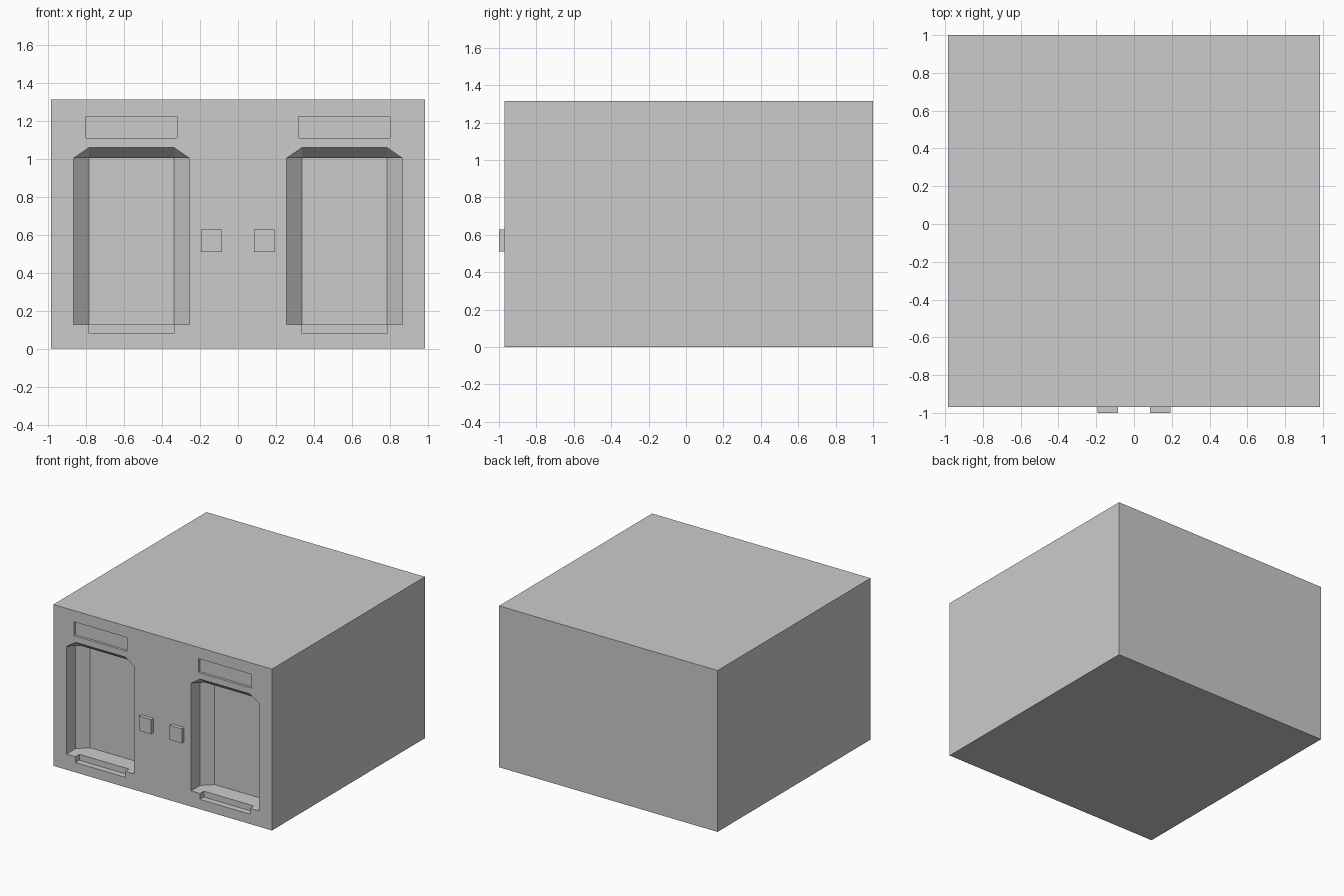
import bpy, bmesh, math

if "Cube" in bpy.data.objects:
    bpy.data.objects.remove(bpy.data.objects["Cube"])

FRONT = -0.97          # y of the front panel
OUT = FRONT - 0.05     # cutters start a little in front of it


def hull(name, points):
    """Convex solid around a few points."""
    bm = bmesh.new()
    for p in points:
        bm.verts.new(p)
    bmesh.ops.convex_hull(bm, input=bm.verts)
    bmesh.ops.dissolve_limit(bm, angle_limit=math.radians(0.5),
                             verts=bm.verts, edges=bm.edges)
    bmesh.ops.recalc_face_normals(bm, faces=bm.faces)
    mesh = bpy.data.meshes.new(name)
    bm.to_mesh(mesh)
    bm.free()
    obj = bpy.data.objects.new(name, mesh)
    bpy.context.collection.objects.link(obj)
    return obj


def box(name, x0, x1, y0, y1, z0, z1):
    return hull(name, [(x, y, z) for x in (x0, x1) for y in (y0, y1) for z in (z0, z1)])


def cut(target, cutter):
    mod = target.modifiers.new("cut", 'BOOLEAN')
    mod.operation = 'DIFFERENCE'
    mod.solver = 'EXACT'
    mod.object = cutter
    bpy.context.view_layer.objects.active = target
    bpy.ops.object.modifier_apply(modifier=mod.name)
    bpy.data.objects.remove(cutter, do_unlink=True)


# Main housing
housing = box("housing", -0.985, 0.985, FRONT, 1.0, 0, 1.315)

for side, label in ((-1, "left"), (1, "right")):
    c = 0.5615 * side

    # Tall bay with chamfered back corners
    half, inner = 0.305, 0.225
    plan = [(-half, OUT), (half, OUT), (half, FRONT + 0.115), (inner, FRONT + 0.19),
            (-inner, FRONT + 0.19), (-half, FRONT + 0.115)]
    cut(housing, hull("bay_cutter", [(c + x, y, z) for x, y in plan for z in (0.128, 1.005)]))

    # Sloped lip over the bay opening
    lip = [(c + s * x, y, z) for s in (-1, 1) for y in (OUT, FRONT)
           for x, z in ((half, 1.005), (inner, 1.06), (0.28, 0.95))]
    lip += [(c + s * inner, FRONT + 0.07, 1.005) for s in (-1, 1)]
    cut(housing, hull("lip_cutter", lip))

    # Notch in the bay floor and shallow label recess above
    cut(housing, box("notch_cutter", c - 0.225, c + 0.225, OUT, FRONT + 0.05, 0.08, 0.2))
    cut(housing, box("recess_cutter", c - 0.24, c + 0.24, OUT, FRONT + 0.02, 1.11, 1.223))

    # Push button
    b = 0.139 * side
    box(label + "_button", b - 0.055, b + 0.055, -1.0, FRONT, 0.51, 0.628)
